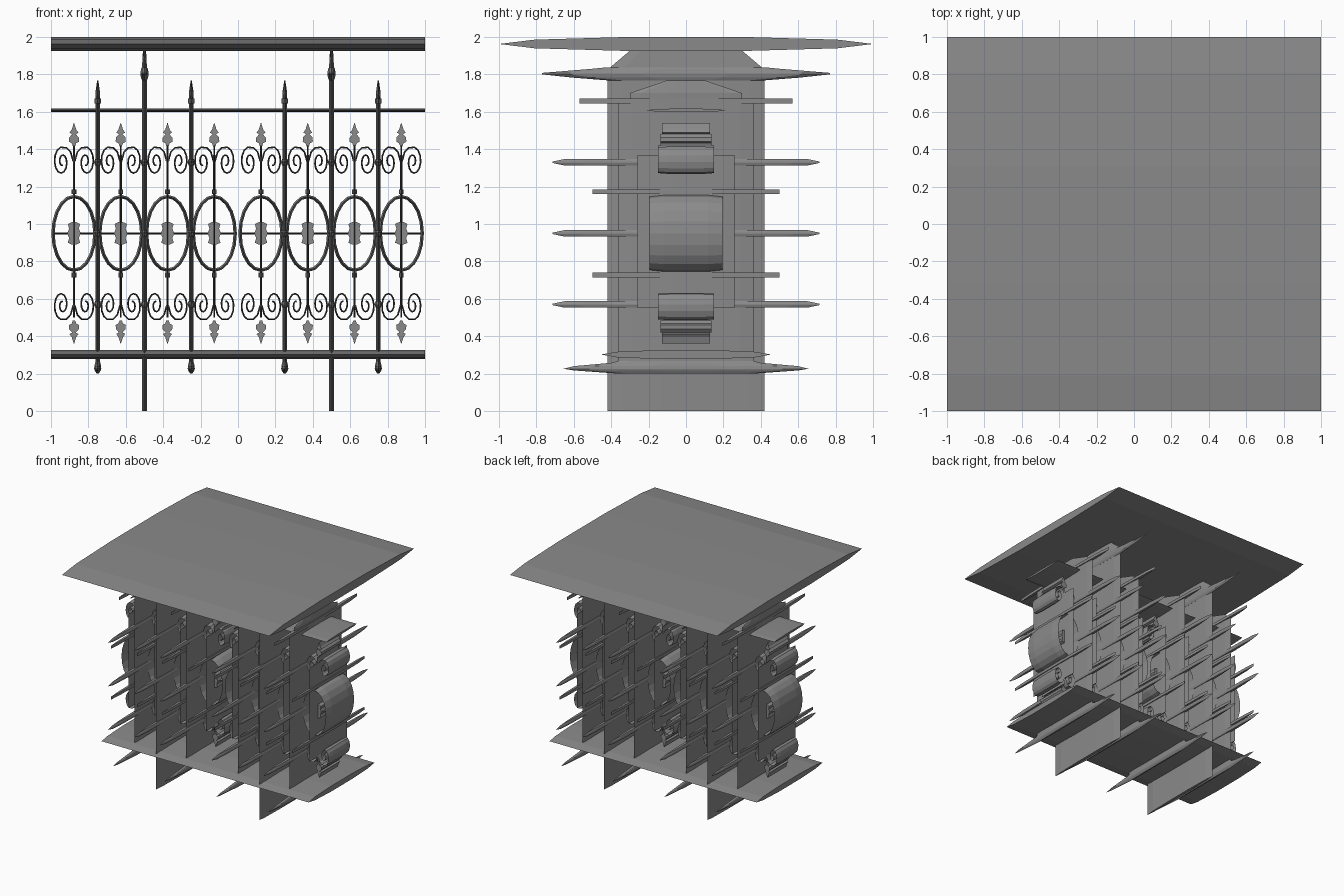
import bpy, math

if "Cube" in bpy.data.objects:
    bpy.data.objects.remove(bpy.data.objects["Cube"])

iron = bpy.data.materials.new("dark_iron")
iron.diffuse_color = (.255, .255, .255, 1)
iron.use_nodes = True
iron.node_tree.nodes["Principled BSDF"].inputs["Base Color"].default_value = iron.diffuse_color

def mesh(name, verts, faces):
    me = bpy.data.meshes.new(name)
    me.from_pydata(verts, [], faces)
    me.validate()
    me.materials.append(iron)
    ob = bpy.data.objects.new(name, me)
    bpy.context.collection.objects.link(ob)
    return ob

def skin(name, rings, closed=False):
    """Join equal-length vertex rings into a tube, capping open ends."""
    n, m = len(rings[0]), len(rings)
    verts = [v for r in rings for v in r]
    faces = []
    for i in range(m if closed else m - 1):
        a, b = i * n, ((i + 1) % m) * n
        faces += [(a + k, a + (k + 1) % n, b + (k + 1) % n, b + k) for k in range(n)]
    if not closed:
        faces += [tuple(range(n))[::-1], tuple(range((m - 1) * n, m * n))]
    return mesh(name, verts, faces)

# Ten-sided section with its sharp edges at front and back: (thickness, depth)
N = 10
SECTION = [(math.sin(2 * math.pi * k / N) / math.sin(math.radians(72)),
            -math.cos(2 * math.pi * k / N)) for k in range(N)]

def lathe(name, x, profile):
    """Profile of (half width, half depth, z) around a vertical axis."""
    return skin(name, [[(x - w * a, d * b, z) for a, b in SECTION[::-1]]
                       for w, d, z in profile])

def bar(name, x, w, d, z0, z1):
    return lathe(name, x, [(w, d, z0), (w, d, z1)])

def rail(name, z, depth, height, x=0, half=1):
    """Horizontal rail along x."""
    return skin(name, [[(x + s * half, depth * b, z + height * a) for a, b in SECTION[::-1]]
                       for s in (-1, 1)])

def band(name, path, t, d, closed=False):
    """Deep hexagonal strip swept along an (x, z) path."""
    rings, m = [], len(path)
    for i, (x, z) in enumerate(path):
        p = path[(i - 1) % m] if closed or i else path[0]
        q = path[(i + 1) % m] if closed or i < m - 1 else path[-1]
        l = math.hypot(q[0] - p[0], q[1] - p[1])
        nx, nz = -(q[1] - p[1]) / l, (q[0] - p[0]) / l
        rings.append([(x + nx * t * s, y * d, z + nz * t * s) for s, y in
                      ((0, -1), (1, -.6), (1, .6), (0, 1), (-1, .6), (-1, -.6))])
    return skin(name, rings, closed)

def plate(name, pts, d):
    """Front silhouette extruded along y."""
    return skin(name, [[(x, y, z) for x, z in pts] for y in (-d, d)])

def sym(x, half):
    return [(x + a, z) for a, z in half] + [(x - a, z) for a, z in half[::-1]]

def fix_normals():
    import bmesh
    for me in bpy.data.meshes:
        bm = bmesh.new()
        bm.from_mesh(me)
        bmesh.ops.recalc_face_normals(bm, faces=bm.faces)
        bm.to_mesh(me)
        bm.free()

# Rails
rail("top_rail", 1.9625, 1.0, .0375)
rail("upper_rail", 1.608, .21, .009)
rail("lower_rail", .302, .455, .024)

def collar(name, x, z, w, d, h):
    lathe(name, x, [(w * .75, d * .91, z - h), (w, d, z - h * .2),
                    (w, d, z + h * .2), (w * .75, d * .91, z + h)])

# Main posts running up into the top rail
for x in (-.5, .5):
    bar("main_post", x, .0125, .42, 0, 1.83)
    lathe("main_post_bulb", x, [(.013, .42, 1.768), (.019, .6, 1.782), (.022, .77, 1.8),
                                (.022, .77, 1.808), (.018, .5, 1.83), (.013, .42, 1.838)])
    lathe("main_post_tip", x, [(.014, .42, 1.825), (.008, .29, 1.935)])

# Spear pickets with a drop knob below
for x in (-.75, -.25, .25, .75):
    bar("picket", x, .011, .36, .24, 1.66)
    bar("spear_collar", x, .017, .57, 1.645, 1.67)
    lathe("spear_tip", x, [(.011, .3, 1.665), (.013, .3, 1.70), (.003, .1, 1.768)])
    lathe("drop_knob", x, [(.006, .36, .2), (.016, .6, .217), (.019, .655, .226),
                           (.018, .6, .24), (.014, .4, .258), (.011, .36, .268)])

# Clips joining scrolls and rings to each post
for x in (-.75, -.5, -.25, .25, .5, .75):
    for z in (.57, .95, 1.33):
        collar("post_clip", x, z, .019, .715, .017)

# Eight ornamental panels, mirrored about z = .95
MID = .95
for i in range(8):
    x = -.88 + .25 * i + .003
    bar("panel_rod", x, .006, .26, .55, 1.37)
    bar("panel_rod_end", x, .005, .15, .5, 1.42)
    band("oval_ring", [(x + .112 * math.cos(a), MID + .197 * math.sin(a)) for a in
                       [2 * math.pi * k / 20 for k in range(20)]], .009, .195, True)
    rail("ring_crossbar", MID, .12, .005, x, .112)
    plate("centre_leaf", sym(x, [(.012, MID - .06), (.033, MID - .05), (.026, MID - .025),
                                 (.036, MID), (.026, MID + .025), (.033, MID + .05),
                                 (.012, MID + .06)]), .15)
    for s in (-1, 1):
        zf = lambda z: MID + s * (z - MID)
        z0, z1 = sorted((zf(1.16), zf(1.185)))
        bar("ring_clip", x, .013, .5, z0, z1)
        # Two-tier flame finial
        plate("finial_base", sym(x, [(.006, zf(1.415)), (.012, zf(1.432)), (.027, zf(1.44)),
                                     (.026, zf(1.462)), (.01, zf(1.48))]), .135)
        plate("finial_tip", sym(x, [(.008, zf(1.48)), (.024, zf(1.488)), (.012, zf(1.505)),
                                    (.001, zf(1.54))]), .128)
        # Spiral scrolls either side of the rod
        for m in (-1, 1):
            path = [(x + m * .004, zf(1.335)), (x + m * .018, zf(1.385)),
                    (x + m * .04, zf(1.408))]
            for k in range(20):
                u = k / 19
                a = math.radians(85 - 540 * u)
                r = 1 - .8 * u
                path.append((x + m * (.068 - .008 * u + .042 * r * math.cos(a)),
                             zf(1.331 + .079 * r * math.sin(a))))
            band("scroll", path, .0045, .15)

fix_normals()
